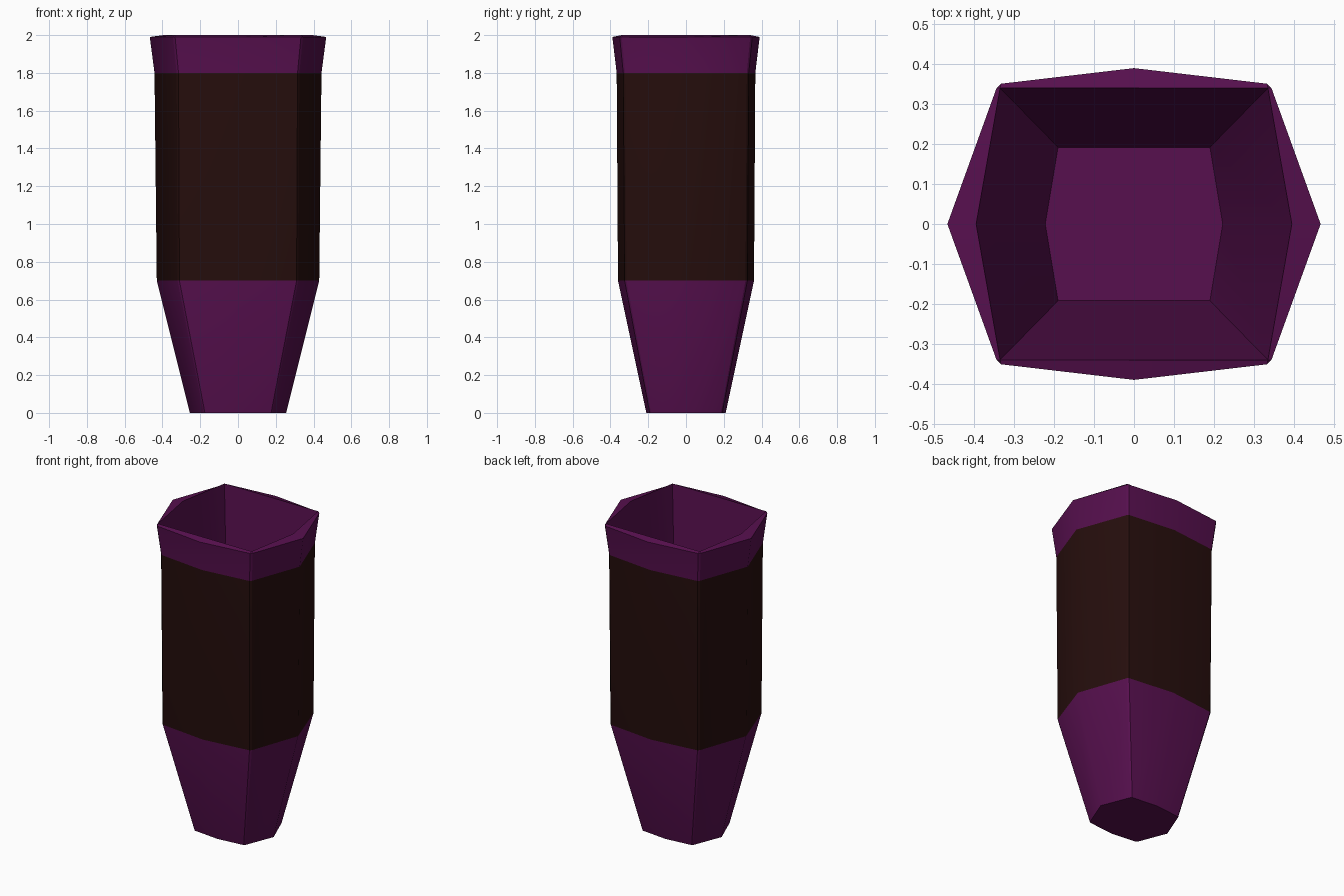
import bpy
import bmesh

old = bpy.data.objects.get("Cube")
if old:
    bpy.data.objects.remove(old, do_unlink=True)


def material(name, colour):
    mat = bpy.data.materials.new(name)
    mat.use_nodes = True
    mat.diffuse_color = (*colour, 1)
    mat.node_tree.nodes["Principled BSDF"].inputs["Base Color"].default_value = (*colour, 1)
    return mat


PURPLE, BROWN = 0, 1
materials = [material("deep purple", (0.095, 0.005, 0.077)),
             material("dark brown", (0.020, 0.0045, 0.0040))]

# Rings from the base up and down into the hollow:
# height, side point x, front point y, corner x, corner y, corner bevel
base = (0.0, 0.255, 0.21, 0.175, 0.185, 0.007)
band_bottom = (0.7, 0.43, 0.36, 0.31, 0.315, 0.01)
band_top = (1.8, 0.442, 0.367, 0.315, 0.322, 0.01)
rim_outer = (1.99, 0.467, 0.39, 0.333, 0.34, 0.011)
rim_inner = (2.0, 0.395, 0.34, 0.335, 0.34, 0)
floor = (0.1, 0.222, 0.192, 0.19, 0.192, 0)
rings = [base, band_bottom, band_top, rim_outer, rim_inner, floor]


def outline(z, x, y, cx, cy, b):
    """Twelve-point outline made by mirroring one quarter."""
    quarter = [(x, 0), (cx + b, cy), (cx, cy + b), (0, y)]
    half = quarter + [(-px, py) for px, py in quarter[-2::-1]]
    full = half + [(px, -py) for px, py in half[-2:0:-1]]
    return [(px, py, z) for px, py in full]


# Hollow vessel: loft the rings, then close the base and the inner floor
bm = bmesh.new()
loops = [[bm.verts.new(p) for p in outline(*ring)] for ring in rings]
for level, (low, high) in enumerate(zip(loops, loops[1:])):
    for i in range(len(low)):
        j = (i + 1) % len(low)
        face = bm.faces.new((low[i], low[j], high[j], high[i]))
        face.material_index = BROWN if level == 1 else PURPLE
bm.faces.new(loops[0][::-1])
bm.faces.new(loops[-1])
bmesh.ops.remove_doubles(bm, verts=bm.verts, dist=0.0005)
bmesh.ops.recalc_face_normals(bm, faces=bm.faces)

# Soft bends along the middle of each side, crisp corners and rims
for face in bm.faces:
    face.smooth = True
for edge in bm.edges:
    on_middle = any(all(abs(v.co[axis]) < 0.001 for v in edge.verts) for axis in (0, 1))
    level_edge = abs(edge.verts[0].co.z - edge.verts[1].co.z) < 0.001
    shallow = edge.calc_face_angle(0) < 0.5
    edge.smooth = on_middle or (level_edge and shallow)

mesh = bpy.data.meshes.new("vessel")
bm.to_mesh(mesh)
bm.free()
for mat in materials:
    mesh.materials.append(mat)
vessel = bpy.data.objects.new("vessel", mesh)
bpy.context.collection.objects.link(vessel)
